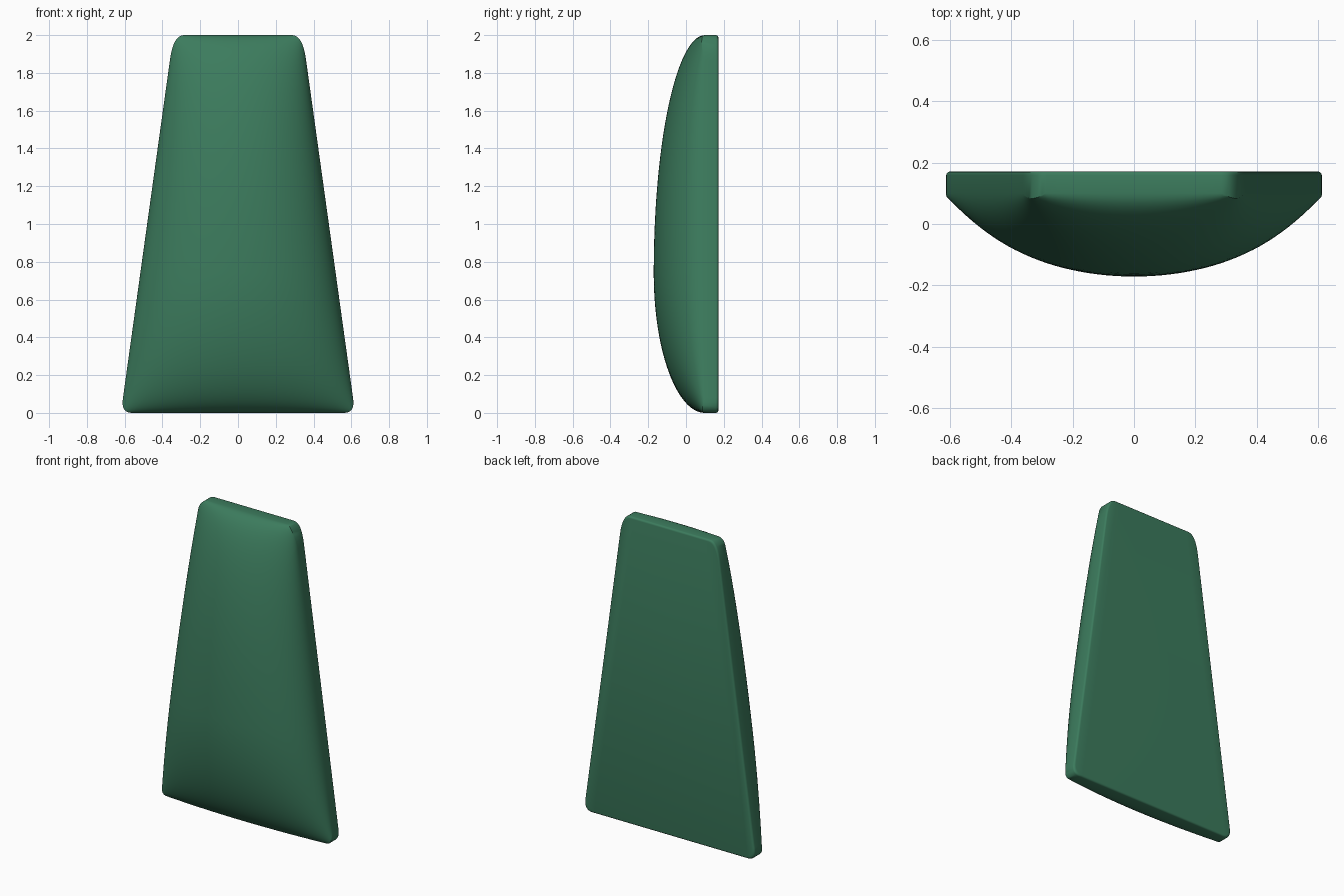
import bpy, bmesh, math
from mathutils import Vector

if "Cube" in bpy.data.objects:
    bpy.data.objects.remove(bpy.data.objects["Cube"])

H, ZC = 2.0, 0.74            # height, level of the fullest point
BACK, RIM, BULGE = 0.171, 0.10, 0.271


def half_width(z):
    return 0.62 - 0.139 * z


def outline(n_edge=24, n_corner=8):
    """Tapered panel outline (x, z) with rounded corners."""
    wb, wt = half_width(0), half_width(H)
    corners = [Vector(p) for p in ((-wb, 0), (wb, 0), (wt, H), (-wt, H))]
    cut_side = (0.075, 0.075, 0.13, 0.13)   # rounding along the sloped sides
    cut_flat = (0.06, 0.06, 0.055, 0.055)   # rounding along top and bottom
    arcs = []
    for i, c in enumerate(corners):
        before = (corners[i - 1] - c).normalized()
        after = (corners[(i + 1) % 4] - c).normalized()
        cb, ca = (cut_flat, cut_side) if i % 2 else (cut_side, cut_flat)
        a, b = c + before * cb[i], c + after * ca[i]
        arcs.append([a * (1 - t) ** 2 + c * 2 * t * (1 - t) + b * t * t
                     for t in (k / n_corner for k in range(n_corner + 1))])
    pts = []
    for i, arc in enumerate(arcs):
        nxt = arcs[(i + 1) % 4][0]
        pts += arc
        pts += [arc[-1].lerp(nxt, 0.5 - 0.5 * math.cos(math.pi * k / n_edge))
                for k in range(1, n_edge)]
    return pts


def dome_y(x, z):
    u = x / half_width(z)
    v = (z - ZC) / (ZC if z < ZC else H - ZC)
    return RIM - BULGE * math.sqrt(max(0, 1 - u * u)) * math.sqrt(max(0, 1 - v * v))


bm = bmesh.new()
pts = outline()
centre = Vector((0, ZC))
rings = []

# Back face with a small rounded edge
r = 0.012
for k in range(4):
    a = math.pi / 2 * k / 3
    inset = r * (1 - math.sin(a))
    ring = []
    for p in pts:
        x = p.x * (1 - inset / 0.5)
        z = 1 + (p.y - 1) * (1 - inset)
        ring.append(bm.verts.new((x, BACK - r + r * math.cos(a), z)))
    rings.append(ring)
bm.faces.new(rings[0])

# Side wall and domed front, as rings closing on the centre
N = 28
for k in range(N, 0, -1):
    s = math.sin(math.pi / 2 * k / N)
    ring = []
    for p in pts:
        q = centre + (p - centre) * s
        ring.append(bm.verts.new((q.x, dome_y(q.x, q.y), q.y)))
    rings.append(ring)
n = len(pts)
for a, b in zip(rings, rings[1:]):
    for i in range(n):
        j = (i + 1) % n
        bm.faces.new((a[i], a[j], b[j], b[i]))
tip = bm.verts.new((0, dome_y(0, ZC), ZC))
for i in range(n):
    bm.faces.new((rings[-1][i], rings[-1][(i + 1) % n], tip))
bmesh.ops.recalc_face_normals(bm, faces=bm.faces)

mesh = bpy.data.meshes.new("domed_panel")
bm.to_mesh(mesh)
bm.free()
panel = bpy.data.objects.new("domed_panel", mesh)
bpy.context.collection.objects.link(panel)

mat = bpy.data.materials.new("green")
mat.diffuse_color = (0.045, 0.2, 0.11, 1)
mat.use_nodes = True
mat.node_tree.nodes["Principled BSDF"].inputs["Base Color"].default_value = mat.diffuse_color
mesh.materials.append(mat)

bpy.context.view_layer.objects.active = panel
panel.select_set(True)
bpy.ops.object.shade_smooth_by_angle(angle=math.radians(40))
